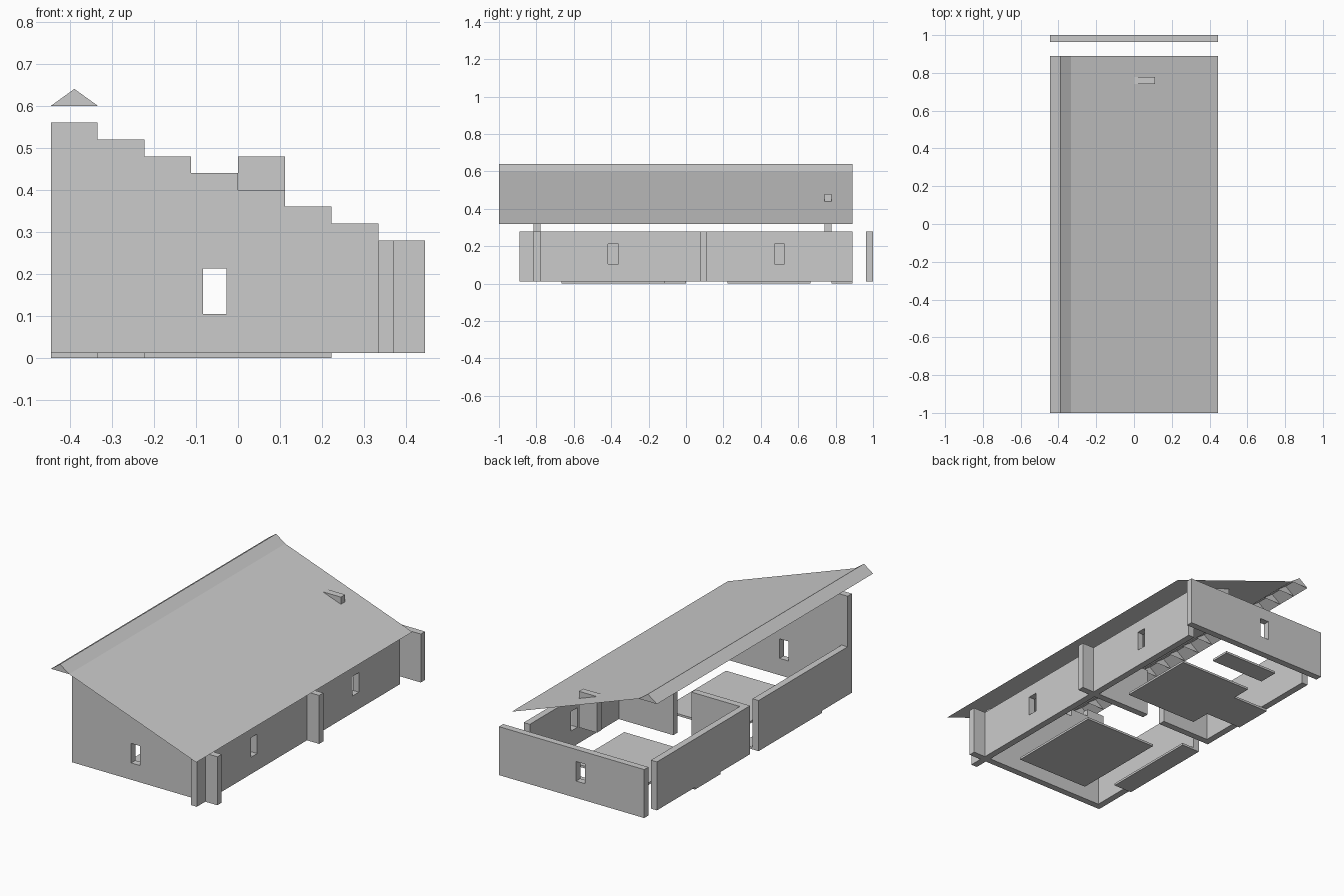
import bpy, bmesh

if "Cube" in bpy.data.objects:
    bpy.data.objects.remove(bpy.data.objects["Cube"])

C = 1 / 9          # plan grid cell
T = C / 3          # wall thickness
F, H = 0.012, 0.28  # floor thickness, wall top
STEP = 0.04        # roof rise per cell


def make(name, bm):
    me = bpy.data.meshes.new(name)
    bm.normal_update()
    bm.to_mesh(me)
    bm.free()
    ob = bpy.data.objects.new(name, me)
    bpy.context.collection.objects.link(ob)
    return ob


def prism(name, profile, y0, y1):
    """Extrude an (x, z) profile from y0 to y1."""
    bm = bmesh.new()
    face = bm.faces.new([bm.verts.new((x, y0, z)) for x, z in profile])
    ext = bmesh.ops.extrude_face_region(bm, geom=[face])
    for v in ext["geom"]:
        if isinstance(v, bmesh.types.BMVert):
            v.co.y = y1
    bmesh.ops.recalc_face_normals(bm, faces=bm.faces)
    return make(name, bm)


def box(name, x0, x1, y0, y1, z0=F, z1=H):
    return prism(name, [(x0, z0), (x1, z0), (x1, z1), (x0, z1)], y0, y1)


def cut_window(wall, x0, x1, y0, y1):
    cutter = box("window_cutter", x0, x1, y0, y1, 0.105, 0.213)
    cutter.hide_render = True
    mod = wall.modifiers.new("window", "BOOLEAN")
    mod.operation = "DIFFERENCE"
    mod.solver = "EXACT"
    mod.object = cutter
    bpy.context.view_layer.objects.active = wall
    bpy.ops.object.modifier_apply(modifier=mod.name)
    bpy.data.objects.remove(cutter)


# Floor slabs
slabs = {
    "front_room_floor": (-2, 2, -6, -1),
    "back_room_floor": (-2, 2, 2, 6),
    "back_room_floor_edge": (-4, -2, 3, 5),
    "side_floor_strip": (-4, -3, -5, 0),
    "rear_floor_strip": (-2, 1, 7, 8),
}
for name, (x0, x1, y0, y1) in slabs.items():
    box(name, x0 * C, x1 * C, y0 * C, y1 * C, 0, F)

# Front gable wall, stepped down one notch per cell
steps = [(-4 * C, F)]
for i in range(8):
    z = H + STEP * (7 - i)
    steps += [((i - 4) * C, z), ((i - 3) * C, z)]
steps.append((4 * C, F))
front = prism("front_gable_wall", steps, -7 * C - T, -7 * C)

# Long walls, back wall and partition with door gaps
right = box("right_wall", 3 * C, 3 * C + T, -8 * C, 8 * C)
back = box("back_wall", -4 * C, 4 * C, 9 * C - T, 9 * C)
box("left_wall_front", -4 * C, -4 * C + T, -7 * C, 0)
box("left_wall_back", -4 * C, -4 * C + T, C, 8 * C)
box("partition_left", -4 * C, -C, C - T, C)
box("partition_right", 0, 4 * C, C - T, C)

# Windows
W = C / 4
for wall, y in ((front, -7 * C), (back, 9 * C)):
    cut_window(wall, -C / 2 - W, -C / 2 + W, y - 0.1, y + 0.1)
for y in (-3.5 * C, 4.5 * C):
    cut_window(right, 3 * C - 0.05, 3 * C + 0.09, y - W, y + W)

# Block poking through the roof near the back
box("roof_block", 0, C, 7 * C - T, 7 * C, H, 0.48)

# Thin sloping roof sheet
bm = bmesh.new()
bm.faces.new([bm.verts.new(p) for p in (
    (-3 * C, -1, 0.6), (4 * C, -1, 0.32), (4 * C, 8 * C, 0.32), (-3 * C, 8 * C, 0.6))])
make("roof_slope", bm)

# Ridge tiles: open underneath, a triangular divider at every cell
bm = bmesh.new()
prev = None
for i in range(18):
    y = (i - 9) * C
    ring = [bm.verts.new((x, y, z)) for x, z in
            ((-4 * C, 0.6), (-3 * C, 0.6), (-3.5 * C, 0.64))]
    bm.faces.new(ring if i < 17 else ring[::-1])
    if prev:
        for a, b in ((1, 2), (2, 0)):
            bm.faces.new((prev[a], ring[a], ring[b], prev[b]))
    prev = ring
make("roof_ridge", bm)
